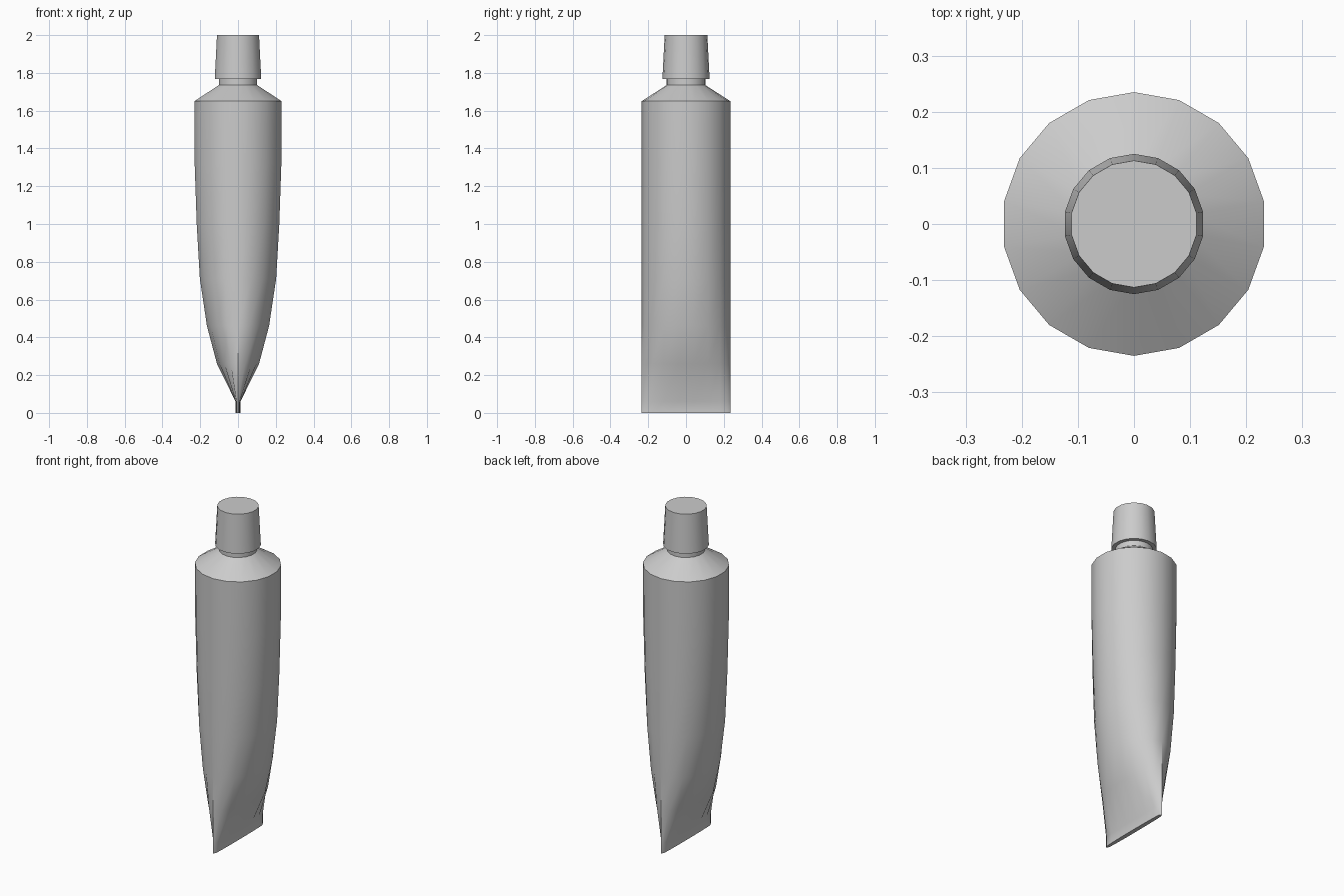
import bpy, bmesh, math

if "Cube" in bpy.data.objects:
    bpy.data.objects.remove(bpy.data.objects["Cube"])

SIDES = 18


def loft(name, rings):
    """Skin a closed shell through rings of (z, half_x, half_y, roundness power)."""
    bm = bmesh.new()
    loops = []
    for z, rx, ry, power in rings:
        loop = []
        for i in range(SIDES):
            a = math.pi / 2 + 2 * math.pi * i / SIDES
            c = math.cos(a)
            if abs(c) < 1e-6:
                c = 0.0
            x = math.copysign(abs(c) ** power, c) * rx
            loop.append(bm.verts.new((x, math.sin(a) * ry, z)))
        loops.append(loop)
    for low, high in zip(loops, loops[1:]):
        for i in range(SIDES):
            j = (i + 1) % SIDES
            bm.faces.new((low[i], low[j], high[j], high[i]))
    bm.faces.new(loops[0][::-1])
    bm.faces.new(loops[-1])
    bmesh.ops.recalc_face_normals(bm, faces=bm.faces)
    mesh = bpy.data.meshes.new(name)
    bm.to_mesh(mesh)
    bm.free()
    obj = bpy.data.objects.new(name, mesh)
    bpy.context.collection.objects.link(obj)
    bpy.ops.object.select_all(action='DESELECT')
    obj.select_set(True)
    bpy.context.view_layer.objects.active = obj
    bpy.ops.object.shade_smooth_by_angle(angle=math.radians(30))
    return obj


def circle(z, r):
    return (z, r, r, 1.0)


R = 0.235

# Squeezable body: flat crimp at the foot swelling to a round shoulder and neck
loft("tube_body", [
    (0.00, 0.013, R, 0.4),
    (0.06, 0.013, R, 0.4),
    (0.26, 0.113, R, 1.0),
    (0.46, 0.167, R, 1.0),
    (0.71, 0.205, R, 1.0),
    (1.00, 0.222, R, 1.0),
    (1.32, 0.233, R, 1.0),
    circle(1.65, R),
    circle(1.735, 0.103),
    circle(1.80, 0.103),
])

# Tapered screw cap
loft("cap", [
    circle(1.768, 0.125),
    circle(2.00, 0.113),
])
